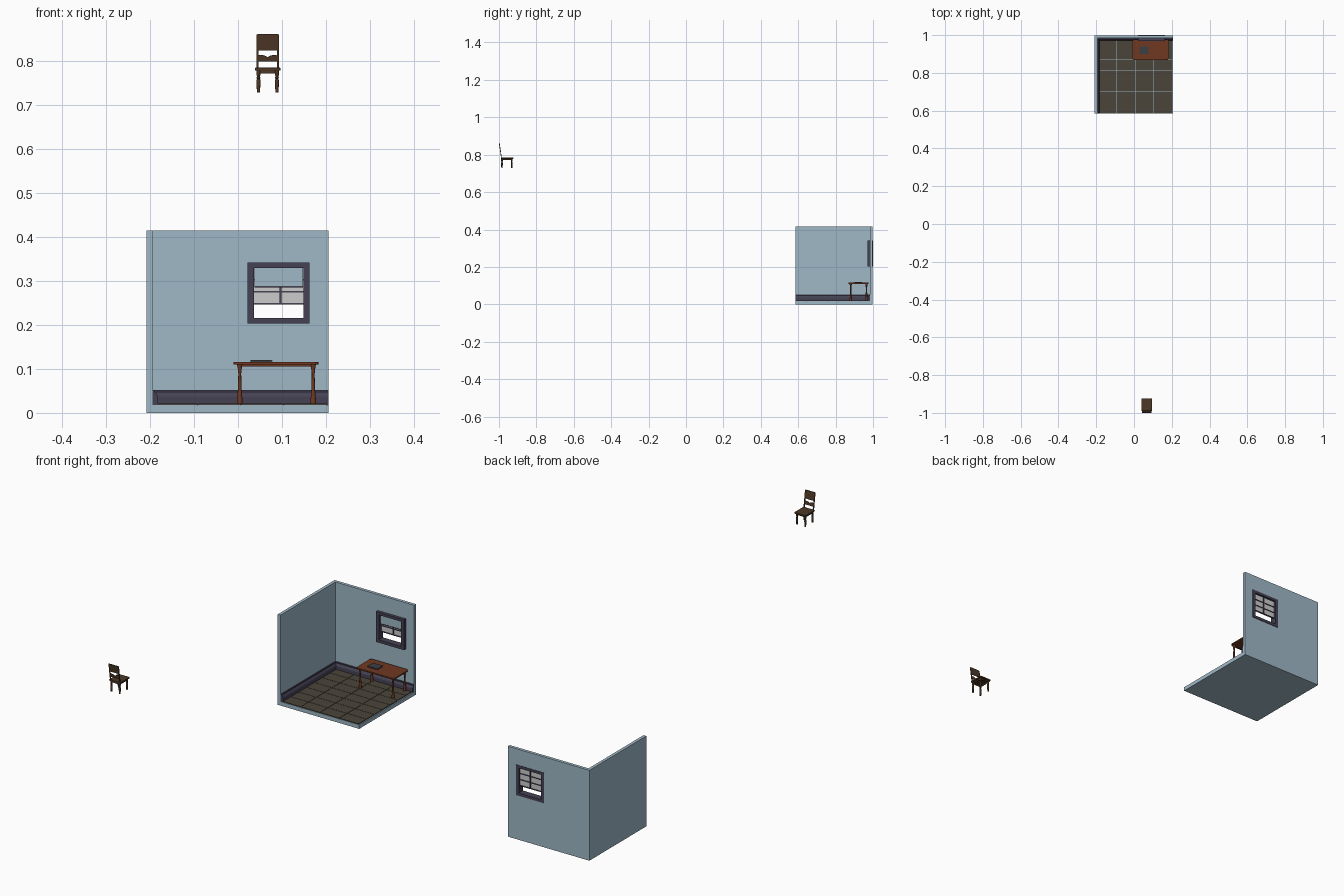
import bpy, bmesh, math
from mathutils import Vector


def material(name, r, g, b):
    m = bpy.data.materials.new(name)
    m.diffuse_color = (r, g, b, 1)
    return m


WALL = material("blue_wall", 0.35, 0.48, 0.57)
TRIM = material("dark_trim", 0.06, 0.055, 0.09)
FLOOR = material("floor_board", 0.07, 0.06, 0.042)
TABLE = material("red_wood", 0.16, 0.04, 0.016)
CHAIR = material("brown_wood", 0.075, 0.04, 0.02)
INK = material("book_cover", 0.045, 0.05, 0.055)


def finish(name, bm, mat, bevel=0, smooth=False):
    bmesh.ops.recalc_face_normals(bm, faces=bm.faces)
    me = bpy.data.meshes.new(name)
    bm.to_mesh(me)
    bm.free()
    ob = bpy.data.objects.new(name, me)
    bpy.context.collection.objects.link(ob)
    if mat:
        me.materials.append(mat)
    if bevel:
        mod = ob.modifiers.new("bevel", 'BEVEL')
        mod.width, mod.segments = bevel, 2
    if smooth:
        bpy.context.view_layer.objects.active = ob
        ob.select_set(True)
        bpy.ops.object.shade_smooth_by_angle(angle=math.radians(40))
        ob.select_set(False)
    return ob


def add_box(bm, x0, x1, y0, y1, z0, z1):
    vs = bmesh.ops.create_cube(bm, size=1)["verts"]
    for v in vs:
        v.co = Vector((x1 if v.co.x > 0 else x0, y1 if v.co.y > 0 else y0, z1 if v.co.z > 0 else z0))
    return vs


def boxes(name, mat, *dims, bevel=0):
    bm = bmesh.new()
    for d in dims:
        add_box(bm, *d)
    return finish(name, bm, mat, bevel)


def prism(name, mat, pts, offset, bevel=0):
    bm = bmesh.new()
    f = bm.faces.new([bm.verts.new(p) for p in pts])
    ext = bmesh.ops.extrude_face_region(bm, geom=[f])["geom"]
    for v in ext:
        if isinstance(v, bmesh.types.BMVert):
            v.co += Vector(offset)
    return finish(name, bm, mat, bevel)


def turned(name, mat, x, y, profile, n=12):
    # profile is a list of (radius, z)
    bm = bmesh.new()
    rings = [[bm.verts.new((x + r * math.cos(2 * math.pi * i / n), y + r * math.sin(2 * math.pi * i / n), z))
              for i in range(n)] for r, z in profile]
    for a, b in zip(rings, rings[1:]):
        for i in range(n):
            bm.faces.new((a[i], a[(i + 1) % n], b[(i + 1) % n], b[i]))
    bm.faces.new(rings[0])
    bm.faces.new(rings[-1])
    return finish(name, bm, mat, smooth=True)


# room shell: floor slab, left wall, back wall with window opening
boxes("floor_slab", WALL, (-0.208, 0.206, 0.585, 0.998, 0, 0.018))
boxes("left_wall", WALL, (-0.208, -0.194, 0.585, 0.998, 0.018, 0.415))
back = boxes("back_wall", WALL, (-0.194, 0.206, 0.984, 0.998, 0.018, 0.415))
cutter = boxes("window_cutter", None, (0.03, 0.155, 0.95, 1.05, 0.21, 0.338))
cutter.hide_render = True
cutter.hide_viewport = True
cut = back.modifiers.new("window_hole", 'BOOLEAN')
cut.object, cut.operation, cut.solver = cutter, 'DIFFERENCE', 'EXACT'

# floor tiles with narrow grooves
tw, td, gap = 0.4 / 4 - 0.002, 0.4 / 7, 0.0008
tiles = [(-0.19 + i * tw + gap, -0.19 + (i + 1) * tw - gap,
          0.586 + j * td + gap, 0.586 + (j + 1) * td - gap, 0.018, 0.0215)
         for i in range(4) for j in range(7)]
tiles[-1] = tiles[-1]
boxes("floor_tiles", FLOOR, *tiles)

# moulded skirting boards: depth from wall, height
skirt = [(0, 0.0185), (0.012, 0.0185), (0.012, 0.037), (0.009, 0.043), (0.005, 0.047), (0.005, 0.052), (0, 0.052)]
prism("left_skirting", TRIM, [(-0.194 + d, 0.586, z) for d, z in skirt], (0, 0.398, 0))
prism("back_skirting", TRIM, [(-0.194, 0.984 - d, z) for d, z in skirt], (0.4, 0, 0))

# window frame, glazing bars, panes and blind
boxes("window_frame", TRIM,
      (0.022, 0.036, 0.970, 1.0, 0.203, 0.342), (0.149, 0.163, 0.970, 1.0, 0.203, 0.342),
      (0.036, 0.149, 0.970, 1.0, 0.330, 0.342), (0.036, 0.149, 0.970, 1.0, 0.203, 0.216))
bars = [(0.036, 0.149, 0.987, 0.994, z - 0.0017, z + 0.0017) for z in (0.248, 0.275, 0.303)]
boxes("glazing_bars", TRIM, (0.0945, 0.0985, 0.986, 0.995, 0.247, 0.331), *bars)
boxes("window_glass", None, (0.036, 0.149, 0.990, 0.991, 0.246, 0.331))
boxes("window_blind", WALL, (0.037, 0.148, 0.981, 0.983, 0.288, 0.329))
boxes("blind_bar", TRIM, (0.037, 0.148, 0.980, 0.984, 0.2855, 0.2885))

# table top with rounded corners
cx, cy, hx, hy, r = 0.0865, 0.923, 0.0965, 0.054, 0.012
outline = []
for k, (sx, sy) in enumerate(((1, 1), (-1, 1), (-1, -1), (1, -1))):
    for s in range(5):
        a = math.pi / 2 * (k + s / 4)
        outline.append((cx + sx * (hx - r) + r * math.cos(a), cy + sy * (hy - r) + r * math.sin(a), 0.1095))
prism("table_top", TABLE, outline, (0, 0, 0.0065), bevel=0.001)

# turned table legs
leg = [(0.0065, 0.0215), (0.0065, 0.027), (0.0055, 0.036), (0.0042, 0.055), (0.0035, 0.08),
       (0.0033, 0.09), (0.0045, 0.094), (0.0038, 0.098), (0.0055, 0.104), (0.006, 0.1095)]
for x in (0.004, 0.171):
    for y in (0.881, 0.965):
        turned("table_leg", TABLE, x, y, leg)
boxes("table_apron", TABLE,
      (0.004, 0.171, 0.879, 0.882, 0.106, 0.1095), (0.004, 0.171, 0.964, 0.967, 0.106, 0.1095))

# book lying on the table
boxes("book_covers", INK, (0.028, 0.078, 0.9, 0.94, 0.116, 0.1172), (0.028, 0.078, 0.9, 0.94, 0.1195, 0.1207),
      (0.028, 0.0295, 0.9, 0.94, 0.1172, 0.1195))
boxes("book_pages", INK, (0.0295, 0.0765, 0.901, 0.939, 0.1172, 0.1195))

# chair seat and rails
boxes("chair_seat", CHAIR, (0.0385, 0.0965, -0.99, -0.923, 0.778, 0.785), bevel=0.0015)
boxes("seat_rails", CHAIR, (0.046, 0.089, -0.934, -0.930, 0.772, 0.778), (0.046, 0.089, -0.986, -0.982, 0.772, 0.778),
      (0.044, 0.048, -0.984, -0.932, 0.772, 0.778), (0.087, 0.091, -0.984, -0.932, 0.772, 0.778))

# turned chair legs
cleg = [(0.0036, 0.729), (0.0036, 0.733), (0.0042, 0.742), (0.0048, 0.754), (0.0045, 0.757), (0.003, 0.759),
        (0.0048, 0.762), (0.003, 0.765), (0.0045, 0.768), (0.0045, 0.778)]
for x in (0.0465, 0.0885):
    for y in (-0.984, -0.932):
        turned("chair_leg", CHAIR, x, y, cleg)


# chair back leans towards -y as it rises
def lean(z):
    return -0.985 - 0.011 * (z - 0.785) / 0.076


for x in (0.042, 0.0885):
    prism("back_post", CHAIR, [(x, lean(0.783) - 0.004, 0.783), (x, lean(0.783), 0.783),
                               (x, lean(0.86), 0.86), (x, lean(0.86) - 0.004, 0.86)], (0.0045, 0, 0))
prism("back_panel", CHAIR, [(0.044, lean(0.824) - 0.0035, 0.824), (0.044, lean(0.824) - 0.0005, 0.824),
                            (0.044, lean(0.861) - 0.0005, 0.861), (0.044, lean(0.861) - 0.0035, 0.861)], (0.047, 0, 0))
# scalloped middle rail
wave = [(0.045, 0.799), (0.09, 0.799), (0.09, 0.813), (0.08, 0.814), (0.073, 0.812),
        (0.0675, 0.809), (0.062, 0.812), (0.055, 0.814), (0.045, 0.813)]
prism("middle_rail", CHAIR, [(x, lean(z) - 0.0035, z) for x, z in wave], (0, 0.003, 0))
